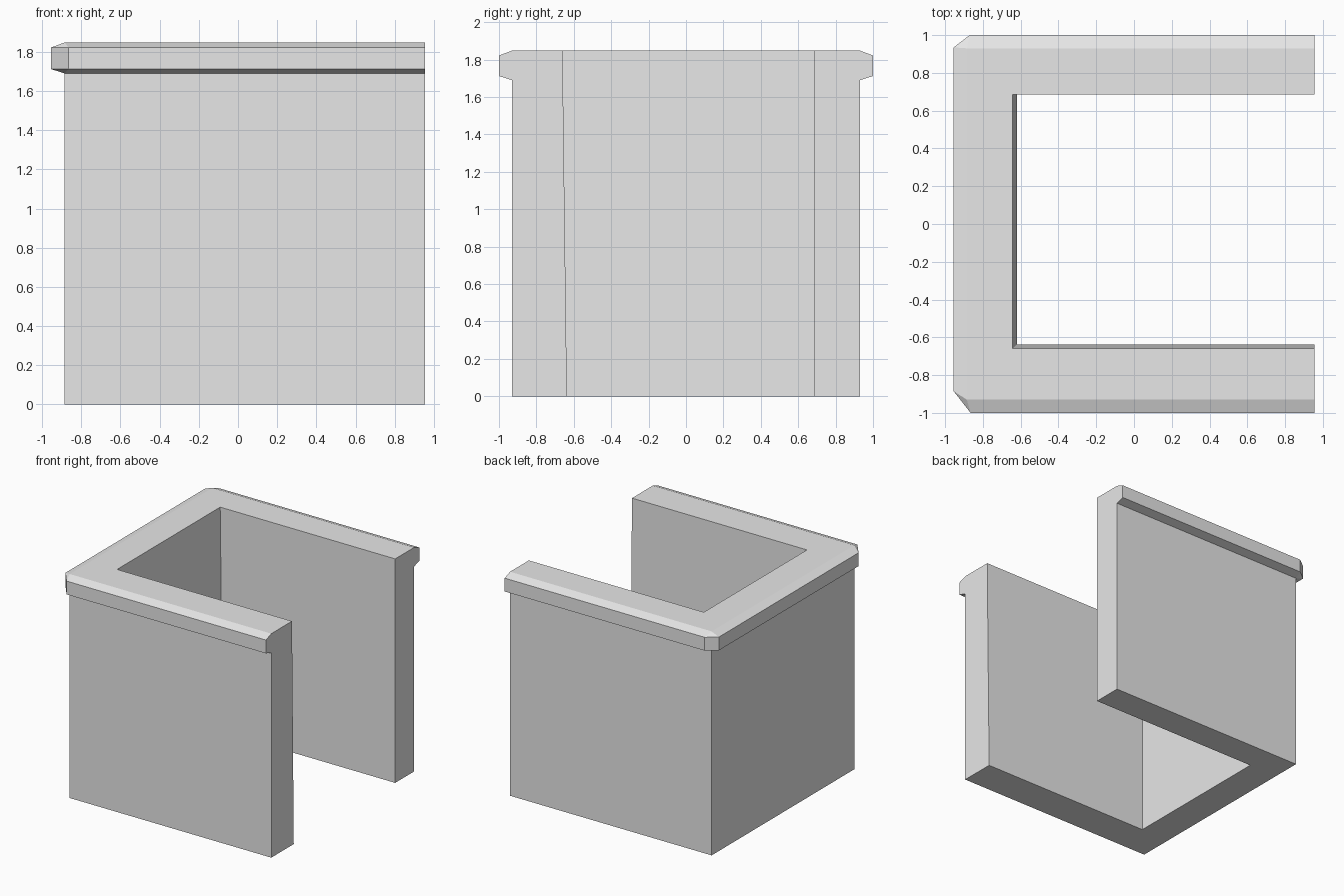
import bpy
import bmesh

cube = bpy.data.objects.get("Cube")
if cube:
    bpy.data.objects.remove(cube, do_unlink=True)

# Plain grey material
grey = bpy.data.materials.new("plain_grey")
grey.use_nodes = True
colour = (0.8, 0.8, 0.8, 1)
grey.diffuse_color = colour
grey.node_tree.nodes["Principled BSDF"].inputs["Base Color"].default_value = colour

END = 0.955           # open ends of the U
BACK, SIDE = -0.885, 0.93
RIM_BACK, RIM_SIDE = -0.955, 1.0

bm = bmesh.new()


def ring(points, z):
    return [bm.verts.new((x, y, z)) for x, y in points]


def skin(a, b):
    for i in range(len(a) - 1):
        bm.faces.new((a[i], a[i + 1], b[i + 1], b[i]))


# Outer U outlines: plain wall, and the rim with cut corners
wall = [(END, -SIDE), (BACK, -SIDE), (BACK, -SIDE),
        (BACK, SIDE), (BACK, SIDE), (END, SIDE)]
rim = [(END, -RIM_SIDE), (-0.865, -RIM_SIDE), (RIM_BACK, -0.885),
       (RIM_BACK, 0.935), (-0.87, RIM_SIDE), (END, RIM_SIDE)]
levels = [(wall, 0), (wall, 1.69), (rim, 1.712), (rim, 1.822), (wall, 1.848)]
outer = [ring(outline, z) for outline, z in levels]
for low, high in zip(outer, outer[1:]):
    skin(low, high)

# Inner U, leaning outwards slightly towards the top
inner_low = ring([(END, -0.637), (-0.62, -0.637), (-0.62, 0.685), (END, 0.685)], 0)
inner_high = ring([(END, -0.66), (-0.642, -0.66), (-0.642, 0.685), (END, 0.685)], 1.848)
skin(inner_low, inner_high)

# Mitred top and bottom
for out, inn in ((outer[0], inner_low), (outer[-1], inner_high)):
    for o, i in (((0, 1), (0, 1)), ((2, 3), (1, 2)), ((4, 5), (2, 3))):
        bm.faces.new((out[o[0]], out[o[1]], inn[i[1]], inn[i[0]]))

# Flat open ends
for k in (0, -1):
    bm.faces.new([loop[k] for loop in outer] + [inner_high[k], inner_low[k]])

# Weld the square wall corners and tidy
bmesh.ops.remove_doubles(bm, verts=bm.verts, dist=0.0005)
bmesh.ops.recalc_face_normals(bm, faces=bm.faces)
mesh = bpy.data.meshes.new("walled_enclosure")
bm.to_mesh(mesh)
bm.free()
mesh.materials.append(grey)
enclosure = bpy.data.objects.new("walled_enclosure", mesh)
bpy.context.collection.objects.link(enclosure)
